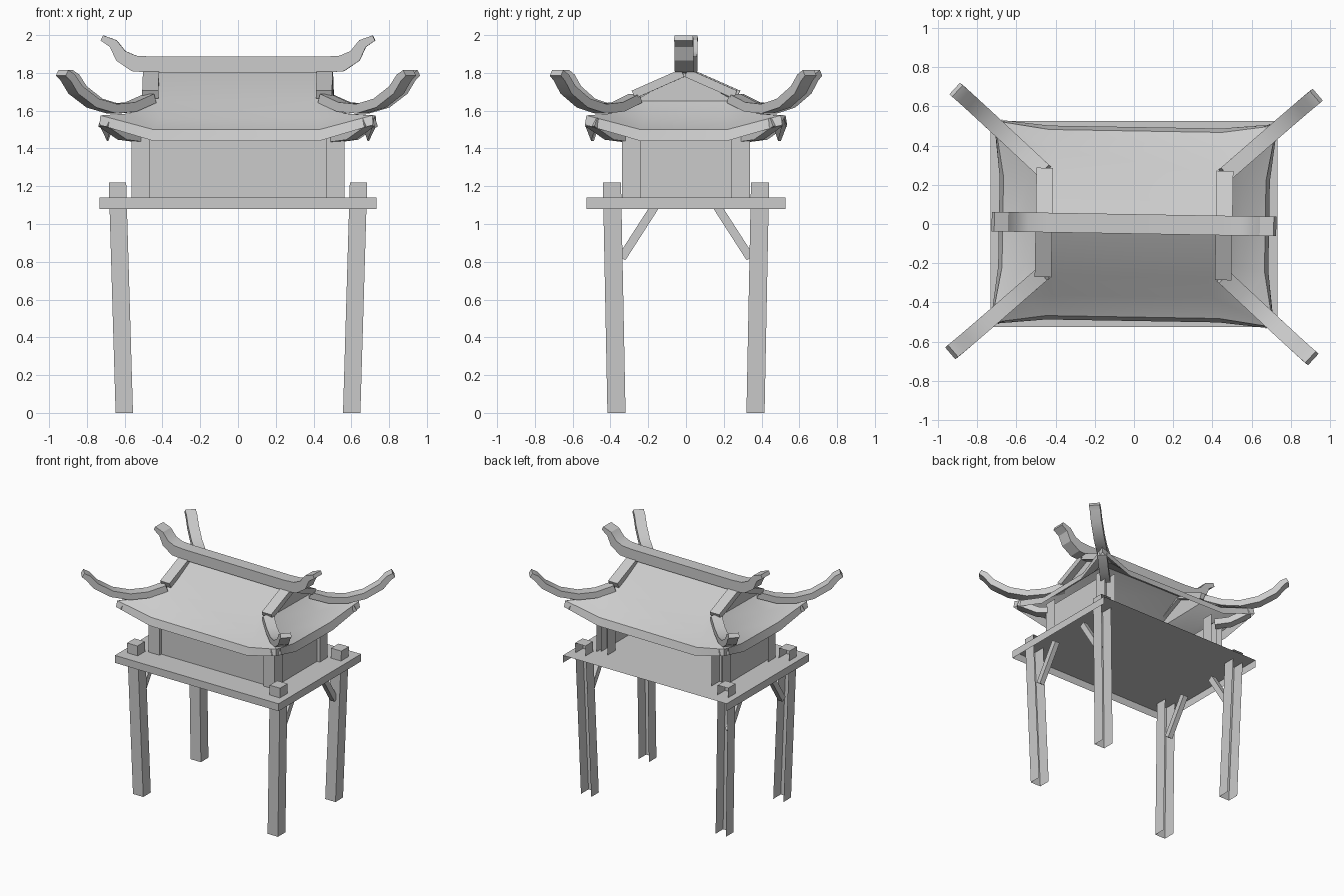
import bpy
from mathutils import Vector

cube = bpy.data.objects.get("Cube")
if cube:
    bpy.data.objects.remove(cube)

grey = bpy.data.materials.new("weathered_grey")
grey.use_nodes = True
grey.diffuse_color = (0.6, 0.6, 0.6, 1)
bsdf = grey.node_tree.nodes["Principled BSDF"]
bsdf.inputs["Base Color"].default_value = grey.diffuse_color
bsdf.inputs["Roughness"].default_value = 0.9

ROOF_YAW = -0.017


def make(name, verts, faces, yaw=0.0, smooth=False):
    mesh = bpy.data.meshes.new(name)
    mesh.from_pydata([tuple(v) for v in verts], [], faces)
    mesh.materials.append(grey)
    obj = bpy.data.objects.new(name, mesh)
    bpy.context.collection.objects.link(obj)
    obj.rotation_euler.z = yaw
    if smooth:
        bpy.ops.object.select_all(action='DESELECT')
        obj.select_set(True)
        bpy.context.view_layer.objects.active = obj
        bpy.ops.object.shade_smooth_by_angle(angle=0.5)
    return obj


def channel(name, bottom, top, hx, hy, cap=True):
    """Box open at the back and below, optionally leaning."""
    corners = [(-hx, hy), (-hx, -hy), (hx, -hy), (hx, hy)]
    verts = [(c[0] + x, c[1] + y, c[2]) for c in (bottom, top) for x, y in corners]
    faces = [(i, i + 1, i + 5, i + 4) for i in range(3)]
    if cap:
        faces.append((4, 5, 6, 7))
    return make(name, verts, faces)


def sweep(name, path, width, thick, yaw=0.0):
    """Rectangular beam along a path lying in one vertical plane."""
    pts = [Vector(p) for p in path]
    thick = thick if isinstance(thick, list) else [thick] * len(pts)
    side = (pts[-1] - pts[0]).cross(Vector((0, 0, 1))).normalized()
    verts, faces, n = [], [], len(pts)
    for i, p in enumerate(pts):
        tangent = (pts[min(i + 1, n - 1)] - pts[max(i - 1, 0)]).normalized()
        up = side.cross(tangent) * thick[i] / 2
        s = side * width / 2
        verts += [p - s - up, p + s - up, p + s + up, p - s + up]
    for i in range(n - 1):
        a = i * 4
        for k in range(4):
            m = (k + 1) % 4
            faces.append((a + k, a + m, a + m + 4, a + k + 4))
    faces += [(3, 2, 1, 0), tuple(4 * n - 4 + k for k in range(4))]
    return make(name, verts, faces, yaw, smooth=n > 2)


def roof_ring(hx, hy, z, fx, fy, out, lift):
    """Twelve points: lifted corners with two points along each edge."""
    cx, cy, cz = hx + out, hy + out * 0.8, z + lift
    return [(-cx, -cy, cz), (-fx, -hy, z), (fx, -hy, z),
            (cx, -cy, cz), (hx, -fy, z), (hx, fy, z),
            (cx, cy, cz), (fx, hy, z), (-fx, hy, z),
            (-cx, cy, cz), (-hx, fy, z), (-hx, -fy, z)]


# Platform, open underneath
channel("platform", (0, 0, 1.08), (0, 0, 1.14), 0.732, 0.527)

# Shrine walls and the four of everything at the corners
channel("shrine_walls", (0, 0, 1.14), (0, 0, 1.5), 0.54, 0.315, cap=False)

horn = [(0.46, 0.26, 1.665), (0.56, 0.35, 1.62), (0.66, 0.44, 1.61),
        (0.76, 0.53, 1.64), (0.85, 0.61, 1.71), (0.89, 0.645, 1.775),
        (0.92, 0.67, 1.80)]

for sx, sx_name in ((-1, "right"), (1, "left")):
    for sy, sy_name in ((-1, "front"), (1, "back")):
        tag = sy_name + "_" + sx_name

        def at(x, y, z):
            return (sx * x, sy * y, z)

        channel("leg_" + tag, at(0.602, 0.368, 0), at(0.638, 0.392, 1.22), 0.046, 0.048)
        channel("corner_post_" + tag, at(0.515, 0.288, 1.14), at(0.515, 0.288, 1.52),
                0.05, 0.05, cap=False)
        sweep("leg_brace_" + tag, [at(0.62, 0.34, 0.82), at(0.62, 0.16, 1.1)], 0.04, 0.045)
        sweep("eave_bracket_" + tag, [at(0.52, 0.31, 1.46), at(0.6, 0.39, 1.47),
                                      at(0.7, 0.49, 1.54)], 0.07, 0.05, ROOF_YAW)
        sweep("verge_" + tag, [at(0.46, 0.01, 1.80), at(0.46, 0.27, 1.685)],
              0.085, 0.045, ROOF_YAW)
        sweep("roof_horn_" + tag, [at(*p) for p in horn], 0.08,
              [0.05] * 5 + [0.045, 0.035], ROOF_YAW)

# Hip-and-gable roof: skirt rings, then gable ends and upper slopes
rings = [roof_ring(0.45, 0.27, 1.65, 0.38, 0.2, 0.0, 0.0),
         roof_ring(0.55, 0.37, 1.56, 0.41, 0.21, 0.02, 0.025),
         roof_ring(0.67, 0.475, 1.5, 0.44, 0.23, 0.05, 0.075),
         roof_ring(0.69, 0.495, 1.44, 0.44, 0.23, 0.035, 0.085)]
verts = [p for ring in rings for p in ring]
faces = []
for r in range(len(rings) - 1):
    for i in range(12):
        j = (i + 1) % 12
        faces.append((r * 12 + i, r * 12 + 12 + i, r * 12 + 12 + j, r * 12 + j))
west, east = len(verts), len(verts) + 1
verts += [(-0.45, 0, 1.8), (0.45, 0, 1.8)]
faces += [(0, 1, 2, 3, east, west), (3, 4, 5, 6, east),
          (6, 7, 8, 9, west, east), (9, 10, 11, 0, west)]
make("roof", verts, faces, ROOF_YAW, smooth=True)

# Ridge beam with upswept ends
half = [(0.72, 1.985), (0.66, 1.955), (0.62, 1.89), (0.55, 1.85), (0.45, 1.843)]
ridge = [(-x, 0, z) for x, z in half] + [(x, 0, z) for x, z in reversed(half)]
taper = [0.03, 0.05, 0.07, 0.085, 0.085]
sweep("ridge_beam", ridge, 0.1, taper + taper[::-1], ROOF_YAW)
